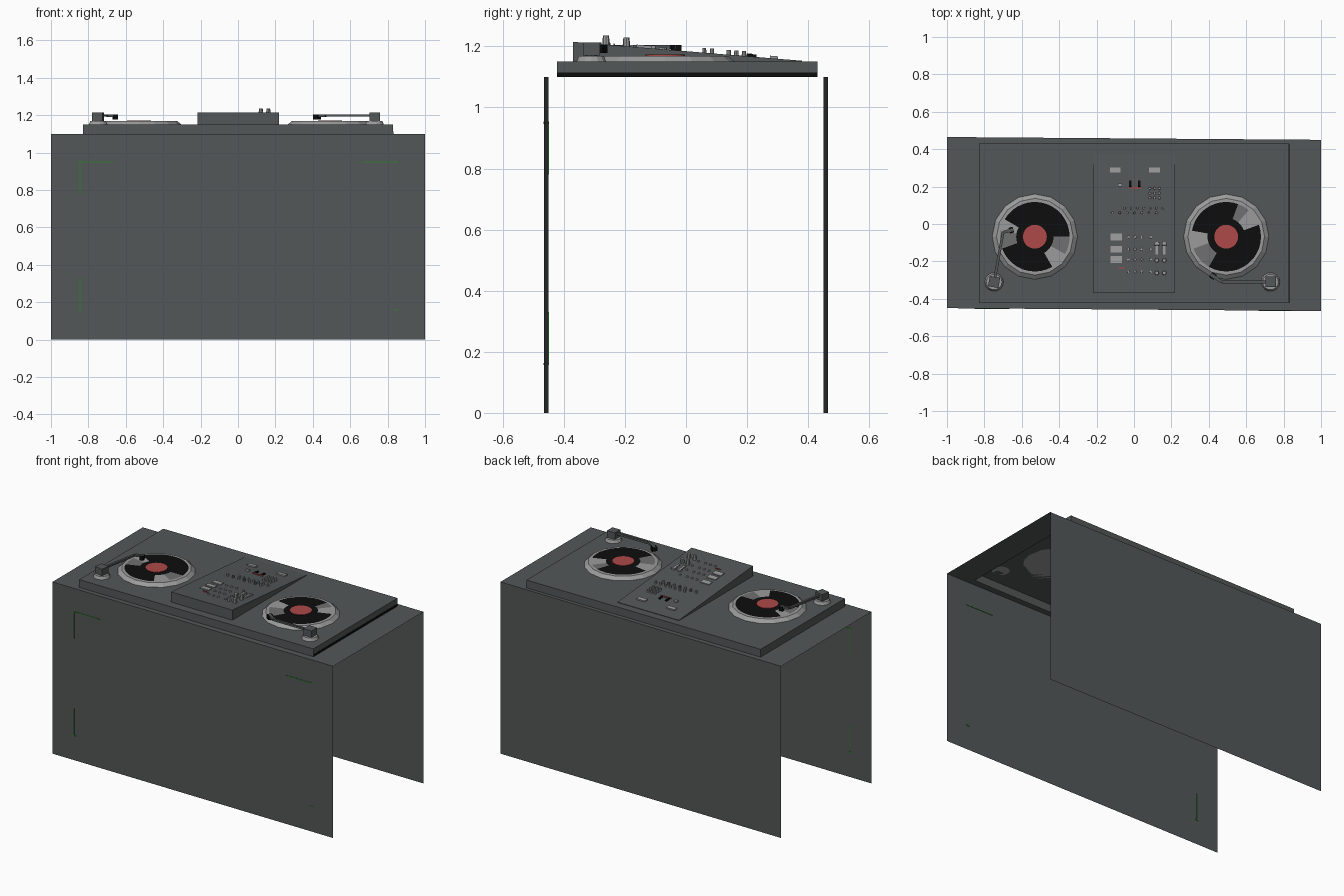
import bpy, bmesh, math
from mathutils import Vector

if "Cube" in bpy.data.objects:
    bpy.data.objects.remove(bpy.data.objects["Cube"])


def mat(name, r, g, b):
    m = bpy.data.materials.new(name)
    m.diffuse_color = (r, g, b, 1)
    m.use_nodes = True
    m.node_tree.nodes["Principled BSDF"].inputs["Base Color"].default_value = m.diffuse_color
    return m


BODY = mat("charcoal", 0.088, 0.096, 0.096)
LIGHT = mat("light_grey", 0.33, 0.33, 0.33)
MID = mat("mid_grey", 0.16, 0.16, 0.16)
BLACK = mat("black", 0.004, 0.004, 0.004)
RED = mat("label_red", 0.42, 0.065, 0.065)
GREEN = mat("green", 0.03, 0.2, 0.03)


def make(name, verts, faces, *mats):
    me = bpy.data.meshes.new(name)
    me.from_pydata(verts, [], faces)
    for m in mats:
        me.materials.append(m)
    ob = bpy.data.objects.new(name, me)
    bpy.context.collection.objects.link(ob)
    bm = bmesh.new()
    bm.from_mesh(me)
    bmesh.ops.recalc_face_normals(bm, faces=bm.faces)
    bm.to_mesh(me)
    bm.free()
    return ob


def rect(x0, x1, y0, y1, z):
    return [(x0, y0, z), (x1, y0, z), (x1, y1, z), (x0, y1, z)]


BOX = [(3, 2, 1, 0), (4, 5, 6, 7)] + [(i, (i + 1) % 4, (i + 1) % 4 + 4, i + 4) for i in range(4)]


def box(name, c, s, m, rot=(0, 0, 0)):
    hx, hy, hz = (v / 2 for v in s)
    ob = make(name, rect(-hx, hx, -hy, hy, -hz) + rect(-hx, hx, -hy, hy, hz), BOX, m)
    ob.location, ob.rotation_euler = c, rot
    return ob


def cone(name, x, y, z0, z1, r0, r1, n, m):
    ring = lambda r, z: [(r * math.cos(math.tau * i / n), r * math.sin(math.tau * i / n), z) for i in range(n)]
    faces = [tuple(range(n))[::-1], tuple(range(n, 2 * n))]
    faces += [(i, (i + 1) % n, (i + 1) % n + n, i + n) for i in range(n)]
    ob = make(name, ring(r0, z0) + ring(r1, z1), faces, m)
    ob.location = (x, y, 0)
    return ob


def rod(name, a, b, w, h, m):
    a, b = Vector(a), Vector(b)
    d = b - a
    return box(name, (a + b) / 2, (d.length, w, h), m, (0, 0, math.atan2(d.y, d.x)))


# Booth: thin sheet with front and back panels, and an open-bottomed raised deck
T = 0.0075
corner = [(-1, -0.4575 + T), (1, -0.4575 - T), (1, 0.4575 - T), (-1, 0.4575 + T)]
v = [(x, y, 1.1) for x, y in corner] + [(x, y, 0) for x, y in corner]
v += rect(-0.83, 0.83, -0.423, 0.43, 1.1) + rect(-0.83, 0.83, -0.423, 0.43, 1.15)
f = [(0, 4, 5, 1), (2, 6, 7, 3), (12, 13, 14, 15)]
for i in range(4):
    j = (i + 1) % 4
    f += [(i, j, j + 8, i + 8), (i + 8, j + 8, j + 12, i + 12)]
make("booth_shell", v, f, BODY)
box("deck_edge_strip", (0.83, 0.003, 1.107), (0.003, 0.852, 0.014), BLACK)

# Green corner brackets on the front panel
for sx in (-1, 1):
    for z, sz in ((0.95, -1), (0.16, 1)):
        x = sx * 0.845
        y = -0.4575 - T * x
        if sz < 0:
            box("bracket_bar", (x - sx * 0.09, y + T * sx * 0.09, z), (0.18, 0.005, 0.005), GREEN, (0, 0, -T))
        if sx < 0:
            box("bracket_post", (x, y, z + sz * 0.085), (0.004, 0.005, 0.17), GREEN)
        box("bracket_corner", (x, y, z), (0.018, 0.005, 0.008), GREEN, (0, 0, -T))


# Records: rings of faces, with two shiny wedges coloured by angle
def record(x, y, wedges):
    n, radii, z = 36, (0.06, 0.1, 0.186), 1.1705
    vs = [(x + r * math.cos(math.tau * i / n), y + r * math.sin(math.tau * i / n), z)
          for r in radii for i in range(n)]
    fs = [(k * n + i, (k + 1) * n + i, (k + 1) * n + (i + 1) % n, k * n + (i + 1) % n)
          for k in range(2) for i in range(n)]
    ob = make("record", vs, fs, BLACK, LIGHT, MID)
    for p in ob.data.polygons:
        c = p.center
        a = math.degrees(math.atan2(c.y - y, c.x - x)) % 360
        if math.hypot(c.x - x, c.y - y) > 0.11:
            for lo, hi in wedges:
                if lo < a < hi:
                    p.material_index = 1 if a < (lo + hi) / 2 else 2


# Turntables with tone arms
def turntable(x, wedges, base, elbow, tip):
    y = -0.068
    cone("platter", x, y, 1.15, 1.169, 0.228, 0.205, 16, LIGHT)
    record(x, y, wedges)
    cone("record_label", x, y, 1.169, 1.173, 0.064, 0.064, 20, RED)
    bx, by = base
    cone("arm_base", bx, by, 1.15, 1.168, 0.05, 0.042, 14, LIGHT)
    cone("arm_pivot", bx, by, 1.165, 1.18, 0.02, 0.02, 10, BODY)
    ang = math.atan2(elbow[1] - by, elbow[0] - bx)
    box("arm_block", (bx, by, 1.192), (0.056, 0.056, 0.043), BODY, (0, 0, ang))
    rod("tone_arm", (bx, by, 1.198), (*elbow, 1.198), 0.014, 0.012, BODY)
    rod("arm_bend", (*elbow, 1.198), (*tip, 1.198), 0.016, 0.013, BODY)
    rod("headshell", (*(Vector(elbow).lerp(Vector(tip), 0.6)), 1.191), (*tip, 1.191), 0.032, 0.026, BLACK)


turntable(-0.53, ((150, 200), (300, 360)), (-0.748, -0.31), (-0.70, -0.045), (-0.645, -0.03))
turntable(0.493, ((20, 75), (170, 235)), (0.73, -0.31), (0.47, -0.31), (0.41, -0.27))

# Mixer: wedge that is highest at the front
LEAN = -0.062 / 0.75
top = lambda y: 1.215 + (y + 0.37) * LEAN
wedge = rect(-0.216, 0.219, -0.37, 0.38, 1.149)
make("mixer", wedge + [(a, b, top(b)) for a, b, c in wedge], BOX, BODY)


def key(name, x, y, sx, sy, h, m=LIGHT):
    box(name, (x, y, top(y) + h / 2), (sx, sy, h), m, (math.atan(LEAN), 0, 0))


# Mixer controls: pads, switches, knobs, sliders and meters
for x in (-0.10, 0.11):
    key("upper_pad", x, 0.288, 0.058, 0.026, 0.008)
for y in (-0.07, -0.135, -0.19):
    key("channel_pad", -0.095, y, 0.062, 0.036, 0.005)
key("small_pad", -0.075, 0.208, 0.022, 0.014, 0.01)
key("meter_strip", 0.005, 0.194, 0.07, 0.009, 0.006, RED)
key("cue_light", -0.065, -0.235, 0.035, 0.006, 0.005, RED)
for x in (-0.02, 0.028):
    key("meter_lever", x, 0.215, 0.011, 0.032, 0.008, BLACK)


def knob(x, y, r, h, m=LIGHT):
    cone("knob", x, y, top(y) - 0.004, top(y) + h, r, r * 0.85, 8, m)


for x in (0.085, 0.11, 0.135):
    for y in (0.14, 0.165, 0.19):
        knob(x, y, 0.008, 0.016)
for i in range(7):
    knob(-0.05 + 0.034 * i, 0.085, 0.007, 0.016)
    knob(-0.115 + 0.039 * i, 0.06, 0.007, 0.016, MID if i % 2 else LIGHT)
for y in (-0.07, -0.135, -0.19, -0.255):
    for x in (-0.03, 0.005, 0.04, 0.09):
        knob(x, y, 0.008, 0.007)
for x in (0.122, 0.162):
    key("slider", x, -0.13, 0.014, 0.065, 0.008)
    key("slider_cap", x, -0.107, 0.026, 0.014, 0.01)
    for y in (-0.195, -0.262):
        knob(x, y, 0.012, 0.029)
